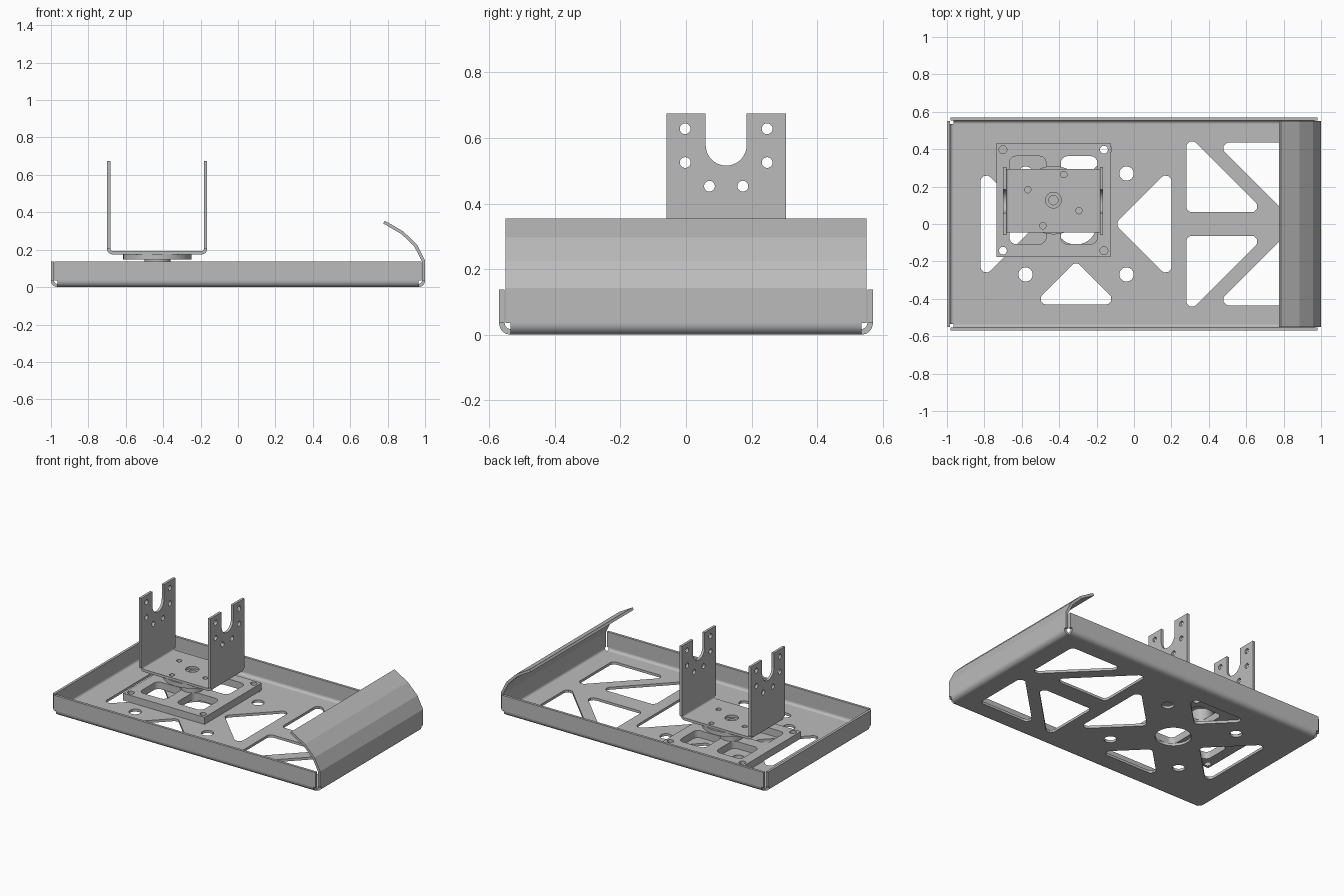
import bpy, bmesh, math
from mathutils import Vector

if "Cube" in bpy.data.objects:
    bpy.data.objects.remove(bpy.data.objects["Cube"])

steel = bpy.data.materials.new("grey_steel")
steel.diffuse_color = (0.5, 0.5, 0.5, 1)
steel.use_nodes = True
steel.node_tree.nodes["Principled BSDF"].inputs["Base Color"].default_value = steel.diffuse_color
T = 0.017  # sheet thickness


def circle(x, y, r, n=32):
    return [(x + r * math.cos(2 * math.pi * i / n), y + r * math.sin(2 * math.pi * i / n)) for i in range(n)]


def rect(x0, x1, y0, y1):
    return [(x0, y0), (x1, y0), (x1, y1), (x0, y1)]


def rounded(pts, r, n=6):
    """Round every corner of a convex polygon."""
    out = []
    for i, p in enumerate(pts):
        p = Vector(p)
        a = (Vector(pts[i - 1]) - p).normalized()
        b = (Vector(pts[(i + 1) % len(pts)]) - p).normalized()
        half = a.angle(b) / 2
        c = p + (a + b).normalized() * r / math.sin(half)
        s = p + a * r / math.tan(half) - c
        e = p + b * r / math.tan(half) - c
        for k in range(n + 1):
            d = s.lerp(e, k / n).normalized() * r
            out.append(tuple(c + d))
    return out


def arc(cx, cy, r, a0, a1, n=8):
    return [(cx + r * math.cos(math.radians(a0 + (a1 - a0) * i / n)),
             cy + r * math.sin(math.radians(a0 + (a1 - a0) * i / n))) for i in range(n + 1)]


def ribbon(pts, t):
    """Closed outline of a bent sheet: pts plus their offset to the left."""
    P = [Vector(p) for p in pts]
    off = []
    for i, p in enumerate(P):
        ds = []
        if i > 0:
            ds.append((p - P[i - 1]).normalized())
        if i < len(P) - 1:
            ds.append((P[i + 1] - p).normalized())
        ns = [Vector((-d.y, d.x)) for d in ds]
        m = sum(ns, Vector((0, 0))).normalized()
        off.append(tuple(p + m * t / m.dot(ns[0])))
    return list(pts) + off[::-1]


def prism(name, axis, w0, w1, outline, holes=(), smooth=True):
    """Extrude a 2D outline with holes along an axis from w0 to w1."""
    cu = bpy.data.curves.new(name, 'CURVE')
    cu.dimensions = '2D'
    cu.fill_mode = 'BOTH'
    cu.extrude = (w1 - w0) / 2
    for loop in [outline, *holes]:
        s = cu.splines.new('POLY')
        s.points.add(len(loop) - 1)
        for q, p in zip(s.points, loop):
            q.co = (p[0], p[1], 0, 1)
        s.use_cyclic_u = True
    tmp = bpy.data.objects.new(name + "_tmp", cu)
    bpy.context.collection.objects.link(tmp)
    bpy.context.view_layer.update()
    me = bpy.data.meshes.new_from_object(tmp.evaluated_get(bpy.context.evaluated_depsgraph_get()))
    bpy.data.objects.remove(tmp)
    bm = bmesh.new()
    bm.from_mesh(me)
    bmesh.ops.remove_doubles(bm, verts=bm.verts, dist=1e-5)
    for v in bm.verts:
        u, h, w = v.co.x, v.co.y, v.co.z + (w0 + w1) / 2
        v.co = {'x': (w, u, h), 'y': (u, w, h), 'z': (u, h, w)}[axis]
    bmesh.ops.recalc_face_normals(bm, faces=bm.faces)
    bm.to_mesh(me)
    bm.free()
    me.materials.clear()
    me.materials.append(steel)
    ob = bpy.data.objects.new(name, me)
    bpy.context.collection.objects.link(ob)
    bpy.ops.object.select_all(action='DESELECT')
    ob.select_set(True)
    bpy.context.view_layer.objects.active = ob
    if smooth:
        bpy.ops.object.shade_smooth_by_angle(angle=math.radians(30))
    else:
        bpy.ops.object.shade_flat()
    return ob


# --- Tray floor with lightening holes ---
R = 0.03
CX = -0.31
holes = [circle(CX, 0, 0.11, 48)]
for s in (-1, 1):
    # side triangles pointing at the centre hole
    holes.append(rounded([(CX + s * 0.208, 0), (CX + s * 0.51, 0.302), (CX + s * 0.51, -0.302)], R))
    holes.append(rounded([(CX, s * 0.198), (CX + 0.232, s * 0.43), (CX - 0.232, s * 0.43)], R))
    # paired triangles near the curled end
    holes.append(rounded([(0.28, s * 0.063), (0.702, s * 0.063), (0.28, s * 0.485)], R))
    holes.append(rounded([(0.435, s * 0.435), (0.853, s * 0.435), (0.853, s * 0.017)], R))
    for k in (-1, 1):
        holes.append(circle(CX + k * 0.27, s * 0.27, 0.038))
BR = 0.035  # outer bend radius
FX, FY = 1 - BR, 0.57 - BR
prism("tray_floor", 'z', 0, T, rect(-FX, FX, -FY, FY), holes)

# --- Tray walls and their bends ---
for s, side in ((-1, "front"), (1, "back")):
    bend = [(s * u, z) for u, z in ribbon(arc(FY, BR, BR, -90, 0), T)]
    prism(side + "_bend", 'x', -FX, FX, bend)
    prism(side + "_wall", 'y', min(s * 0.57, s * (0.57 - T)), max(s * 0.57, s * (0.57 - T)),
          rect(-0.98, 0.98, BR, 0.137))
for s, side in ((-1, "left"), (1, "right")):
    bend = [(s * u, z) for u, z in ribbon(arc(FX, BR, BR, -90, 0), T)]
    prism(side + "_bend", 'y', -FY, FY, bend)
prism("left_wall", 'x', -1, -1 + T, rect(-0.55, 0.55, BR, 0.137))
prism("curled_right_wall", 'y', -0.55, 0.55,
      ribbon([(1, BR), (1, 0.142), (0.958, 0.225), (0.885, 0.297), (0.785, 0.355)], T), smooth=False)

# --- Square turntable base ---
BX, BY = -0.431, 0.1275
cuts = []
for sx in (-1, 1):
    for sy in (-1, 1):
        xs = sorted((BX + sx * 0.04, BX + sx * 0.235))
        ys = sorted((BY + sy * 0.04, BY + sy * 0.235))
        cuts.append(rounded(rect(*xs, *ys), 0.035))
        cuts.append(circle(BX + sx * 0.27, BY + sy * 0.27, 0.021))
prism("turntable_base", 'z', T, 0.065, rect(BX - 0.305, BX + 0.305, BY - 0.305, BY + 0.305), cuts)
prism("turntable_shaft", 'z', 0.06, 0.15, circle(BX, BY, 0.07))
prism("turntable_disc", 'z', 0.147, 0.176, circle(BX, BY, 0.183, 48), [circle(BX, BY, 0.025)])

# --- U bracket ---
Z0 = 0.175
BB = 0.03
X0, X1 = -0.70, -0.165
small = [circle(BX + dx, BY + dy, 0.017, 20) for dx, dy in
         ((-0.137, 0.056), (0.056, 0.137), (0.137, -0.056), (-0.056, -0.137))]
prism("bracket_floor", 'z', Z0, Z0 + T, rect(X0 + BB, X1 - BB, -0.045, 0.295), small + [circle(BX, BY, 0.042)])
mid = (X0 + X1) / 2
YC = 0.1225
notched = ([(-0.06, Z0 + BB), (0.305, Z0 + BB), (0.305, 0.675), (YC + 0.0625, 0.675)]
           + arc(YC, 0.578, 0.0625, 0, -180, 20) + [(YC - 0.0625, 0.675), (-0.06, 0.675)])
bolts = [circle(YC + s * d, z, 0.0165, 20) for s in (-1, 1) for d, z in ((0.125, 0.628), (0.125, 0.525), (0.051, 0.453))]
for s, side in ((-1, "left"), (1, "right")):
    bend = [(mid + s * (u - mid), z) for u, z in ribbon(arc(X1 - BB, Z0 + BB, BB, -90, 0), T)]
    prism("bracket_%s_bend" % side, 'y', -0.045, 0.295, bend)
    w = sorted((mid + s * (X1 - mid), mid + s * (X1 - T - mid)))
    prism("bracket_%s_arm" % side, 'x', w[0], w[1], notched, bolts)
